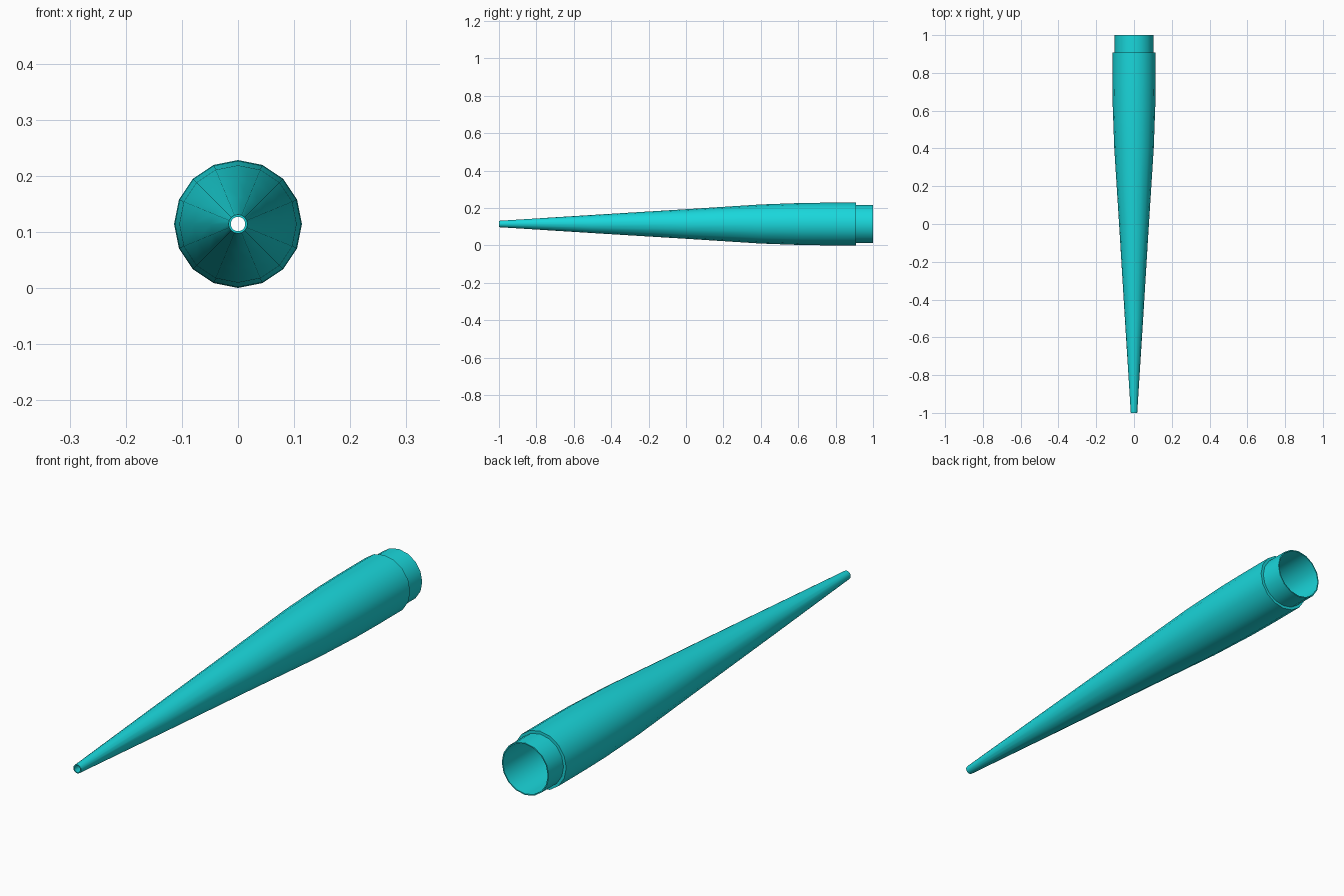
import bpy, bmesh, math

if "Cube" in bpy.data.objects:
    bpy.data.objects.remove(bpy.data.objects["Cube"])

SIDES = 16
CENTRE_Z = 0.1145

# closed wall section as (y, radius): outside from tip to collar, then back inside
profile = [
    (-1.0, 0.017), (-0.5, 0.0485), (0.0, 0.079), (0.4, 0.1045), (0.62, 0.1125),
    (0.75, 0.114), (0.908, 0.114), (0.908, 0.1025), (1.0, 0.1025),
    (1.0, 0.098), (0.62, 0.098), (0.4, 0.095), (0.0, 0.072), (-0.5, 0.042), (-1.0, 0.013),
]

bm = bmesh.new()
rings = []
for y, r in profile:
    rings.append([bm.verts.new((r * math.cos(2 * math.pi * i / SIDES), y,
                                CENTRE_Z + r * math.sin(2 * math.pi * i / SIDES)))
                  for i in range(SIDES)])

# skin between neighbouring rings, closing the wall at the tip
for k, a in enumerate(rings):
    b = rings[(k + 1) % len(rings)]
    for i in range(SIDES):
        j = (i + 1) % SIDES
        bm.faces.new((a[i], a[j], b[j], b[i]))
bmesh.ops.recalc_face_normals(bm, faces=bm.faces)

mesh = bpy.data.meshes.new("tapered_tube")
bm.to_mesh(mesh)
bm.free()
tube = bpy.data.objects.new("tapered_tube", mesh)
bpy.context.collection.objects.link(tube)

# turquoise finish
mat = bpy.data.materials.new("turquoise")
mat.diffuse_color = (0.01, 0.68, 0.71, 1)
mat.use_nodes = True
mat.node_tree.nodes["Principled BSDF"].inputs["Base Color"].default_value = mat.diffuse_color
mesh.materials.append(mat)

bpy.context.view_layer.objects.active = tube
tube.select_set(True)
bpy.ops.object.shade_smooth_by_angle(angle=math.radians(35))
